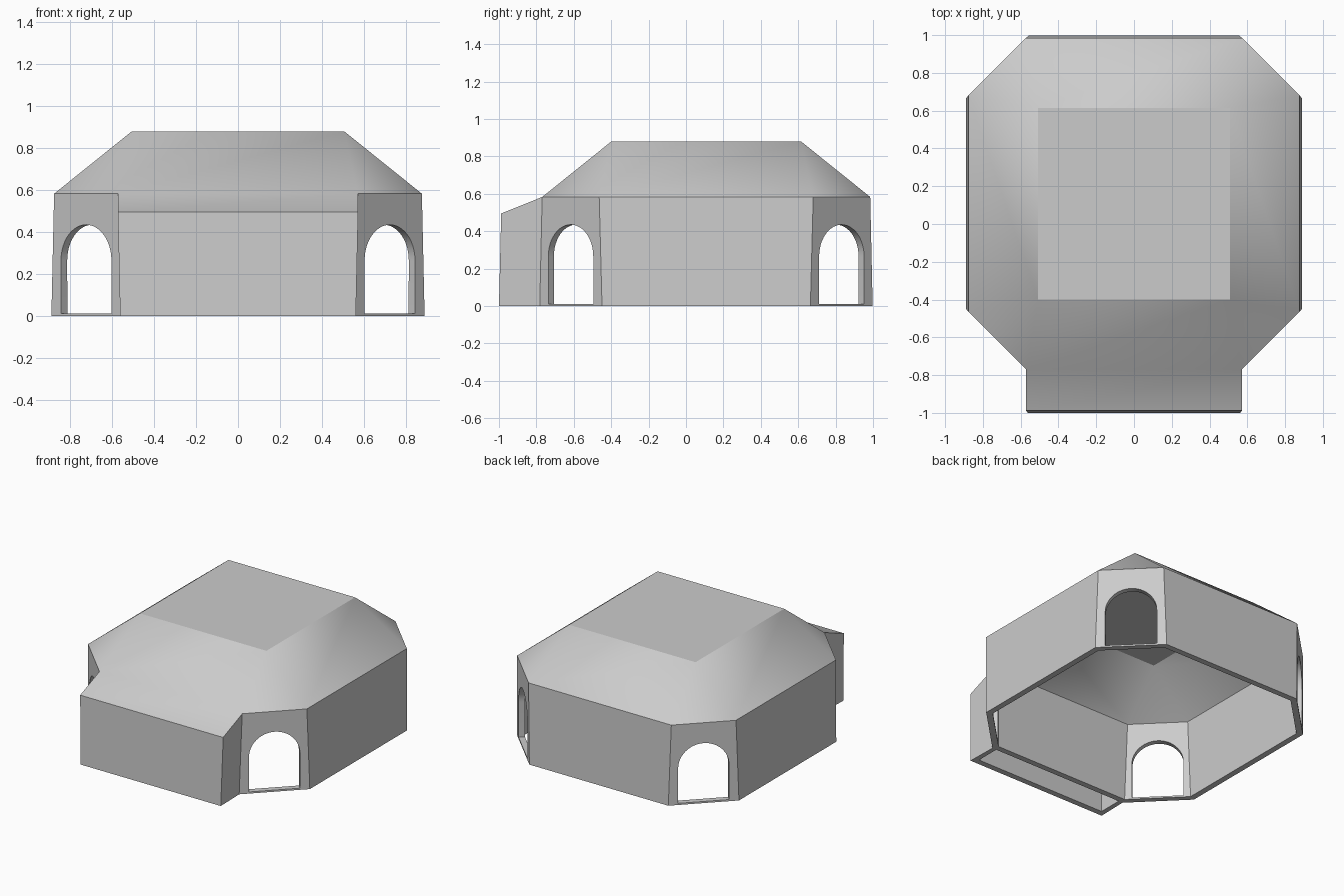
import bpy, bmesh, math
from mathutils import Matrix

if "Cube" in bpy.data.objects:
    bpy.data.objects.remove(bpy.data.objects["Cube"])

CY = 0.108      # centre of the main hall along y
WALL = 0.042    # wall thickness
EAVE, TOP = 0.583, 0.88

grey = bpy.data.materials.new("plain grey")
grey.use_nodes = True
grey.diffuse_color = (0.6, 0.6, 0.6, 1)
grey.node_tree.nodes["Principled BSDF"].inputs["Base Color"].default_value = (0.6, 0.6, 0.6, 1)


def octagon(bm, half, side, z):
    """Ring of eight points; side == half gives a square with doubled corners."""
    pts = [(-side, -half), (side, -half), (half, -side), (half, side),
           (side, half), (-side, half), (-half, side), (-half, -side)]
    return [bm.verts.new((x, y + CY, z)) for x, y in pts]


def loft(bm, a, b, skip=()):
    n = len(a)
    for i in range(n):
        if i not in skip:
            bm.faces.new((a[i], a[(i + 1) % n], b[(i + 1) % n], b[i]))


def finish(bm, name, helper=False):
    bmesh.ops.remove_doubles(bm, verts=bm.verts, dist=1e-5)
    bmesh.ops.recalc_face_normals(bm, faces=bm.faces)
    mesh = bpy.data.meshes.new(name)
    bm.to_mesh(mesh)
    bm.free()
    mesh.materials.append(grey)
    obj = bpy.data.objects.new(name, mesh)
    bpy.context.collection.objects.link(obj)
    obj.hide_render = helper
    return obj


def hall(bm, inset, base_z, eave_z, top_z, porch=False):
    """Octagonal hall whose hipped roof rises to a flat square."""
    k = inset * (math.sqrt(2) - 1)
    base = octagon(bm, 0.89 - inset, 0.557 - k, base_z)
    eave = octagon(bm, 0.877 - inset, 0.572 - k, eave_z)
    top = octagon(bm, 0.507 - k, 0.507 - k, top_z)
    loft(bm, base, eave, skip=(0,) if porch else ())
    loft(bm, eave, top)
    bm.faces.new(top)
    floor = list(base)
    if porch:
        # front extension sharing the front eave
        fb = [bm.verts.new((x, -1, base_z)) for x in (-0.562, 0.562)]
        ft = [bm.verts.new((x, -0.988, 0.495)) for x in (-0.573, 0.573)]
        bm.faces.new((ft[0], ft[1], eave[1], eave[0]))
        bm.faces.new((fb[0], fb[1], ft[1], ft[0]))
        for i in (0, 1):
            bm.faces.new((base[i], fb[i], ft[i], eave[i]))
        floor = [base[0], fb[0], fb[1]] + base[1:]
    bm.faces.new(floor)


# Solid outer body
bm = bmesh.new()
hall(bm, 0, 0, EAVE, TOP, porch=True)
body = finish(bm, "building_shell")
cutters = []

# Hollow inside of the hall
bm = bmesh.new()
hall(bm, WALL, -0.02, EAVE - 0.015, TOP - WALL)
cutters.append(finish(bm, "hall_hollow", True))

# Hollow inside of the front extension
bm = bmesh.new()
section = [(-0.958, -0.02), (-0.782, -0.02), (-0.77, 0.535), (-0.948, 0.465)]
ends = [[bm.verts.new((x, y, z)) for y, z in section] for x in (-0.525, 0.525)]
loft(bm, ends[0], ends[1])
for end in ends:
    bm.faces.new(end)
cutters.append(finish(bm, "extension_hollow", True))

# Arched doorways through the four corner walls
R, SPRING, SILL, STEPS = 0.17, 0.265, 0.012, 24
arch = [(-R, SILL), (R, SILL)]
arch += [(R * math.cos(math.pi * i / STEPS), SPRING + R * math.sin(math.pi * i / STEPS))
         for i in range(STEPS + 1)]
for quarter in range(4):
    bm = bmesh.new()
    ends = [[bm.verts.new((d, y, z)) for y, z in arch] for d in (0.9, 1.15)]
    loft(bm, ends[0], ends[1])
    for end in ends:
        bm.faces.new(end)
    turn = Matrix.Rotation(math.radians(45 + 90 * quarter), 4, "Z")
    bm.transform(Matrix.Translation((0, CY, 0)) @ turn)
    cutters.append(finish(bm, "doorway_cutter", True))

# Cut everything out, then drop the cutters
bpy.context.view_layer.objects.active = body
body.select_set(True)
for cutter in cutters:
    mod = body.modifiers.new("cut", "BOOLEAN")
    mod.operation, mod.solver, mod.object = "DIFFERENCE", "EXACT", cutter
    bpy.ops.object.modifier_apply(modifier=mod.name)
    bpy.data.objects.remove(cutter)

bpy.ops.object.shade_smooth_by_angle(angle=math.radians(34))
